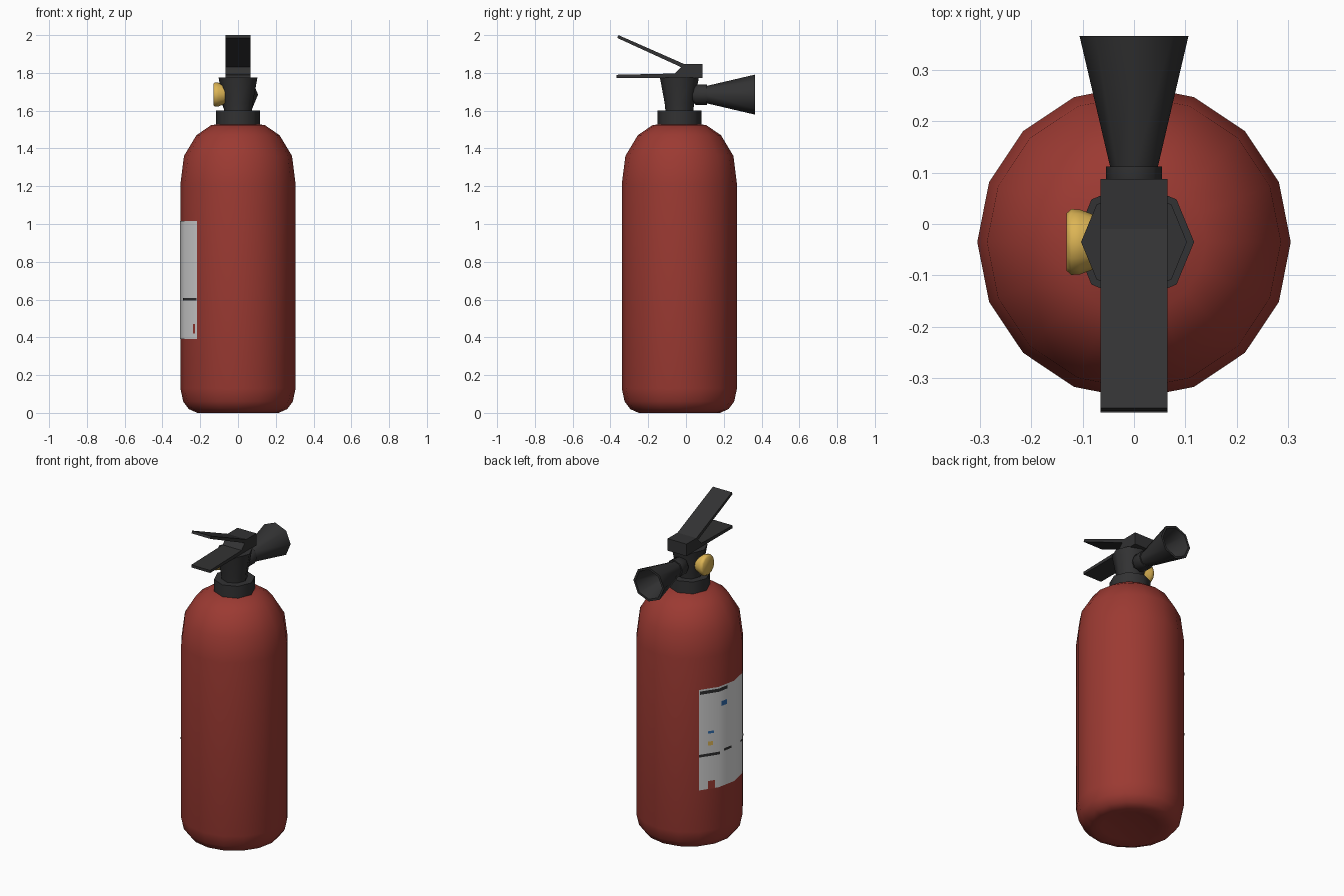
import bpy, bmesh, math
from mathutils import Matrix, Vector

if "Cube" in bpy.data.objects:
    bpy.data.objects.remove(bpy.data.objects["Cube"])

CY = -0.035          # y of the cylinder axis
R, SIDES = 0.305, 16


def mat(name, r, g, b):
    m = bpy.data.materials.new(name)
    m.diffuse_color = (r, g, b, 1)
    m.use_nodes = True
    m.node_tree.nodes["Principled BSDF"].inputs["Base Color"].default_value = m.diffuse_color
    return m


RED = mat("red paint", 0.33, 0.042, 0.032)
BLACK = mat("black plastic", 0.032, 0.032, 0.033)
GOLD = mat("brass", 0.72, 0.46, 0.09)
WHITE = mat("label white", 0.72, 0.72, 0.72)
BLUE = mat("label blue", 0.03, 0.15, 0.42)


def finish(bm, name, material, angle=50, recalc=True):
    if recalc:
        bmesh.ops.recalc_face_normals(bm, faces=bm.faces)
    me = bpy.data.meshes.new(name)
    bm.to_mesh(me)
    bm.free()
    ob = bpy.data.objects.new(name, me)
    me.materials.append(material)
    bpy.context.collection.objects.link(ob)
    bpy.ops.object.select_all(action='DESELECT')
    ob.select_set(True)
    bpy.context.view_layer.objects.active = ob
    bpy.ops.object.shade_smooth_by_angle(angle=math.radians(angle))
    return ob


def lathe(name, profile, sides, material, matrix, angle=50):
    """Revolve (radius, height) points around local z; radius 0 closes an end."""
    bm = bmesh.new()
    rings = []
    for r, h in profile:
        n = 1 if r == 0 else sides
        rings.append([bm.verts.new(matrix @ Vector((
            r * math.cos(2 * math.pi * i / sides),
            r * math.sin(2 * math.pi * i / sides), h))) for i in range(n)])
    for a, b in zip(rings, rings[1:]):
        for i in range(sides):
            j = (i + 1) % sides
            quad = [a[i % len(a)], a[j % len(a)], b[j % len(b)], b[i % len(b)]]
            bm.faces.new(list(dict.fromkeys(quad)))
    return finish(bm, name, material, angle)


def prism(name, profile, half_width, material):
    """Extrude a (y, z) outline along x, centred on x = 0."""
    bm = bmesh.new()
    face = bm.faces.new([bm.verts.new((-half_width, y, z)) for y, z in profile])
    ext = bmesh.ops.extrude_face_region(bm, geom=[face])["geom"]
    bmesh.ops.translate(bm, vec=(2 * half_width, 0, 0),
                        verts=[v for v in ext if isinstance(v, bmesh.types.BMVert)])
    return finish(bm, name, material, 30)


def wrap(name, patches, material, offset):
    """Thin patches (angle0, angle1, z0, z1) that follow the body's facets."""
    step = 360 / SIDES

    def point(a, z):
        local = math.radians(a % step - step / 2)
        r = (R + offset) * math.cos(math.radians(step / 2)) / math.cos(local)
        return (r * math.cos(math.radians(a)), CY + r * math.sin(math.radians(a)), z)

    bm = bmesh.new()
    for a0, a1, z0, z1 in patches:
        inner = [k * step for k in range(SIDES) if a0 < k * step < a1]
        cuts = [a0] + inner + [a1]
        low = [bm.verts.new(point(a, z0)) for a in cuts]
        top = [bm.verts.new(point(a, z1)) for a in cuts]
        for i in range(len(cuts) - 1):
            bm.faces.new((low[i], low[i + 1], top[i + 1], top[i]))
    return finish(bm, name, material, recalc=False)


upright = Matrix.Translation((0, CY, 0))

# Tank and valve
lathe("tank", [(0, 0.02), (0.16, 0.012), (0.215, 0), (0.26, 0.02), (0.29, 0.06),
               (R, 0.13), (R, 1.21), (0.286, 1.36), (0.22, 1.47), (0.14, 1.525),
               (0, 1.53)], SIDES, RED, upright)
lathe("collar", [(0, 1.52), (0.117, 1.52), (0.117, 1.60), (0, 1.60)], 8, BLACK, upright)
lathe("valve_neck", [(0, 1.59), (0.073, 1.59), (0.078, 1.64), (0.103, 1.775), (0, 1.775)],
      8, BLACK, upright)

# Pressure gauge on the left side
lathe("gauge", [(0, 0.07), (0.05, 0.07), (0.063, 0.105), (0.064, 0.122), (0.056, 0.131),
                (0, 0.131)], 12, GOLD,
      Matrix.Translation((0, CY, 1.685)) @ Matrix.Rotation(-math.pi / 2, 4, 'Y'))

# Discharge horn pointing back, with a hollow mouth
back = Matrix.Translation((0, 0, 1.685)) @ Matrix.Rotation(-math.pi / 2, 4, 'X')
lathe("horn_coupling", [(0, 0), (0.042, 0), (0.042, 0.04), (0.054, 0.05), (0.054, 0.112),
                        (0, 0.112)], 8, BLACK, back)
lathe("horn", [(0, 0.105), (0.045, 0.105), (0.106, 0.366), (0.092, 0.366), (0.04, 0.16),
               (0, 0.16)], 8, BLACK, back)

# Squeeze handles
prism("handle_bracket", [(0.088, 1.772), (0.088, 1.847), (-0.01, 1.847), (-0.06, 1.795),
                         (-0.06, 1.772)], 0.065, BLACK)
prism("upper_lever", [(-0.01, 1.847), (-0.358, 2.0), (-0.364, 1.985), (-0.025, 1.83)],
      0.065, BLACK)
prism("lower_handle", [(-0.367, 1.774), (-0.367, 1.79), (-0.05, 1.797), (-0.05, 1.774)],
      0.065, BLACK)

# Label with small coloured marks
wrap("label", [(135, 225, 0.39, 1.015)], WHITE, 0.002)
wrap("label_dark_bars", [(136, 170, 0.985, 1.005), (135, 159, 0.595, 0.612),
                         (165, 176, 0.605, 0.62), (196, 225, 0.595, 0.607)], BLACK, 0.004)
wrap("label_blue_marks", [(161, 169, 0.89, 0.92), (145, 152, 0.735, 0.75)], BLUE, 0.004)
wrap("label_yellow_mark", [(145, 151, 0.66, 0.685)], GOLD, 0.004)
wrap("label_red_marks", [(145, 153, 0.39, 0.44), (218, 222, 0.42, 0.47)], RED, 0.004)
